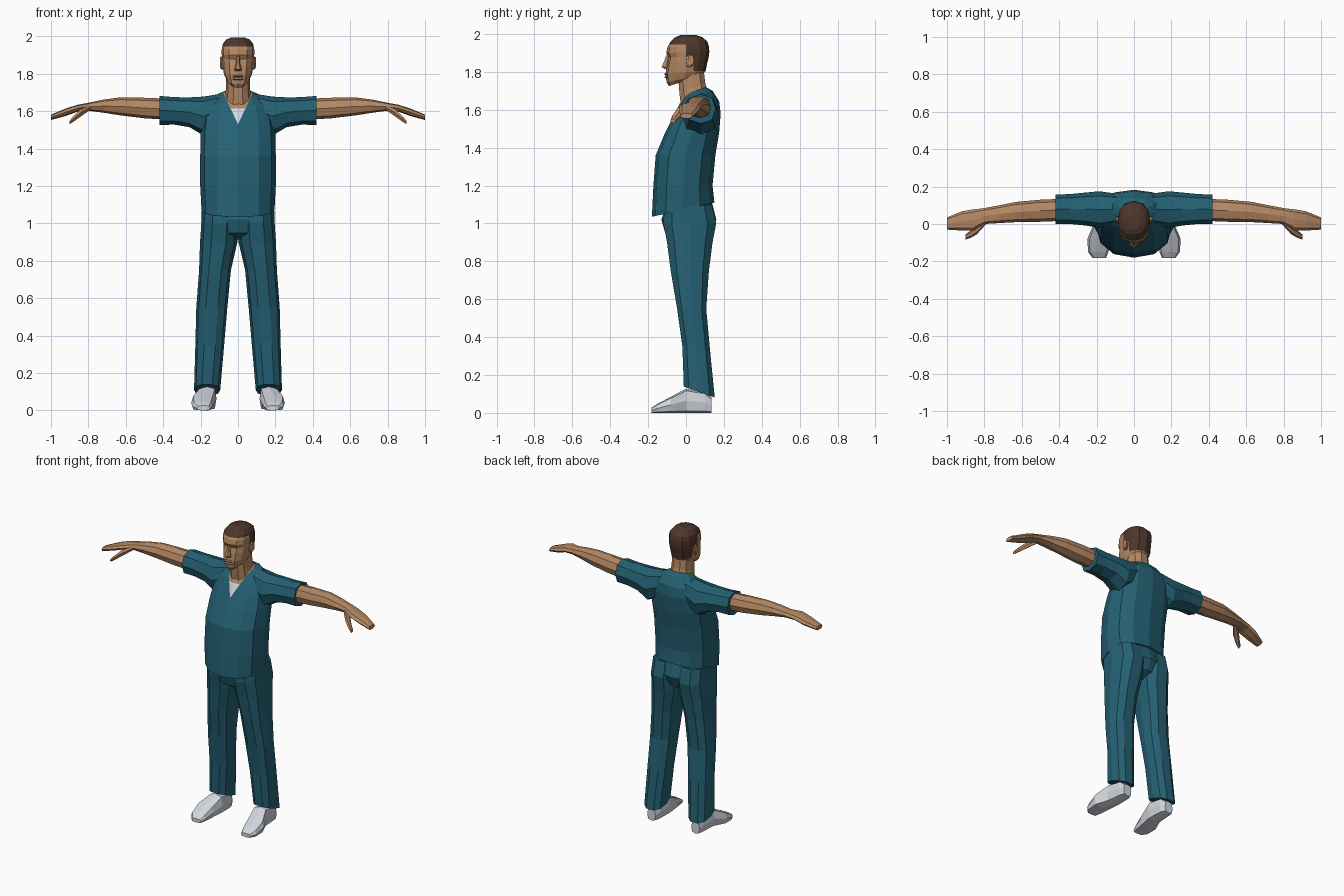
import bpy, bmesh, math
from mathutils import Vector


def material(name, rgb):
    m = bpy.data.materials.new(name)
    m.diffuse_color = (*rgb, 1)
    return m


SCRUBS = material("teal cloth", (0.018, 0.118, 0.172))
SKIN = material("brown skin", (0.46, 0.245, 0.125))
HAIR = material("dark brown hair", (0.075, 0.037, 0.024))
WHITE = material("pale grey", (0.64, 0.67, 0.73))


def ellipse(c, u, v, n, p):
    """Ring of n points around c; p below 1 makes it boxier."""
    c, u, v = Vector(c), Vector(u), Vector(v)
    f = lambda t: math.copysign(abs(t) ** p, t) if abs(t) > 1e-6 else 0
    return [c + u * f(math.cos(a)) + v * f(math.sin(a))
            for a in (2 * math.pi * i / n for i in range(n))]


def ring_z(zf, zb, w, yf, yb, cx=0, n=12, p=0.85):
    """Level ring: front and back height, half width, front and back y."""
    return ellipse((cx, (yf + yb) / 2, (zf + zb) / 2), (w, 0, 0),
                   (0, (yb - yf) / 2, (zb - zf) / 2), n, p)


def ring_x(x, yf, yb, zb, zt, n=8, p=0.85):
    return ellipse((x, (yf + yb) / 2, (zb + zt) / 2), (0, (yb - yf) / 2, 0),
                   (0, 0, (zt - zb) / 2), n, p)


def ring_y(y, xl, xr, zt, n=8, p=0.55):
    return ellipse(((xl + xr) / 2, y, zt / 2), ((xr - xl) / 2, 0, 0),
                   (0, 0, zt / 2), n, p)


def loft(name, rings, mats, mirror=False, cuts=(), region=None, rule=None):
    """Skin the rings, cut the region with planes, colour faces by rule."""
    bm = bmesh.new()
    vs = [[bm.verts.new(q) for q in r] for r in rings]
    n = len(vs[0])
    for a, b in zip(vs, vs[1:]):
        for i in range(n):
            j = (i + 1) % n
            bm.faces.new((a[i], a[j], b[j], b[i]))
    bm.faces.new(vs[0])
    bm.faces.new(vs[-1])
    bmesh.ops.recalc_face_normals(bm, faces=bm.faces)
    for co, no in cuts:
        faces = [f for f in bm.faces if region is None or region(f.calc_center_median())]
        geom = set(faces)
        for f in faces:
            geom.update(f.verts)
            geom.update(f.edges)
        bmesh.ops.bisect_plane(bm, geom=list(geom), plane_co=co, plane_no=no, dist=1e-5)
    if rule:
        for f in bm.faces:
            f.material_index = rule(f.calc_center_median())
    me = bpy.data.meshes.new(name)
    bm.to_mesh(me)
    bm.free()
    for m in mats:
        me.materials.append(m)
    ob = bpy.data.objects.new(name, me)
    bpy.context.collection.objects.link(ob)
    if mirror:
        ob.modifiers.new("mirror", 'MIRROR')
    return ob


# Shirt body, with the neckline cut in as a V of skin over a pale undershirt
V_LOW = 1.53


def neckline(c):
    if c.y < 0.06 and c.z > V_LOW and abs(c.x) * 0.17 < 0.08 * (c.z - V_LOW):
        return 2 if c.z < 1.615 else 1
    return 0


loft("shirt", [ring_z(*r) for r in (
    (1.035, 1.11, 0.195, -0.18, 0.15),
    (1.20, 1.20, 0.202, -0.172, 0.14),
    (1.36, 1.36, 0.202, -0.16, 0.155),
    (1.48, 1.48, 0.20, -0.11, 0.175),
    (1.56, 1.58, 0.19, -0.07, 0.183),
    (1.63, 1.645, 0.165, -0.035, 0.175),
    (1.665, 1.70, 0.12, -0.01, 0.14),
    (1.68, 1.72, 0.075, 0.0, 0.105))],
    [SCRUBS, SKIN, WHITE],
    cuts=[((0, 0, V_LOW), (0.17, 0, -0.08)), ((0, 0, V_LOW), (-0.17, 0, -0.08)),
          ((0, 0, 1.615), (0, 0, 1))],
    region=lambda c: c.y < 0.06 and c.z > 1.45, rule=neckline)

# Sleeves
loft("sleeves", [ring_x(*r) for r in (
    (0.08, 0.0, 0.16, 1.53, 1.695),
    (0.185, -0.02, 0.175, 1.47, 1.678),
    (0.26, -0.008, 0.168, 1.515, 1.674),
    (0.34, 0.0, 0.16, 1.528, 1.675),
    (0.42, 0.0, 0.157, 1.527, 1.682))], [SCRUBS], mirror=True)

# Bare arms running into mitten hands
loft("arms", [ring_x(*r) for r in (
    (0.40, 0.016, 0.134, 1.556, 1.668),
    (0.50, 0.012, 0.13, 1.562, 1.672),
    (0.63, 0.01, 0.118, 1.578, 1.674),
    (0.72, 0.005, 0.10, 1.592, 1.662),
    (0.80, 0.0, 0.085, 1.603, 1.645),
    (0.86, -0.035, 0.078, 1.597, 1.634),
    (0.92, -0.035, 0.068, 1.575, 1.615),
    (1.00, -0.03, 0.035, 1.553, 1.582))], [SKIN], mirror=True)
loft("thumbs", [ring_x(*r, n=6) for r in (
    (0.79, 0.0, 0.04, 1.605, 1.635),
    (0.84, -0.055, 0.0, 1.57, 1.615),
    (0.875, -0.075, -0.035, 1.545, 1.58),
    (0.90, -0.083, -0.055, 1.53, 1.552))], [SKIN], mirror=True)

# Trousers: hips and legs
loft("hips", [ring_z(*r) for r in (
    (1.11, 1.12, 0.175, -0.10, 0.135),
    (1.02, 1.02, 0.187, -0.13, 0.16),
    (0.95, 0.95, 0.15, -0.11, 0.13),
    (0.915, 0.915, 0.05, -0.05, 0.07))], [SCRUBS])
loft("trouser_legs", [ring_z(*r, n=10, p=0.8) for r in (
    (1.08, 1.10, 0.095, -0.12, 0.14, 0.098),
    (1.00, 1.00, 0.098, -0.125, 0.165, 0.098),
    (0.90, 0.90, 0.10, -0.105, 0.145, 0.103),
    (0.75, 0.75, 0.085, -0.085, 0.125, 0.123),
    (0.55, 0.55, 0.083, -0.05, 0.11, 0.14),
    (0.35, 0.35, 0.077, -0.022, 0.128, 0.151),
    (0.14, 0.08, 0.07, -0.015, 0.155, 0.165))], [SCRUBS], mirror=True)

# Shoes, splayed outwards
loft("shoes", [ring_y(*r) for r in (
    (0.135, 0.135, 0.195, 0.08),
    (0.10, 0.12, 0.205, 0.11),
    (0.00, 0.115, 0.215, 0.128),
    (-0.08, 0.125, 0.25, 0.085),
    (-0.15, 0.137, 0.245, 0.048),
    (-0.183, 0.15, 0.22, 0.026))], [WHITE], mirror=True)

# Neck
loft("neck", [ring_z(*r, n=10) for r in (
    (1.62, 1.69, 0.075, -0.03, 0.12),
    (1.69, 1.74, 0.065, -0.038, 0.105),
    (1.78, 1.82, 0.062, -0.045, 0.095))], [SKIN])


# Head, with the haircut cut in along the hairline
def haircut(c):
    return int(c.z > 1.945 or (c.y > 0 and c.z > 1.88) or (c.y > 0.04 and c.z > 1.805))


loft("head", [ring_z(*r) for r in (
    (1.725, 1.77, 0.038, -0.09, 0.05),
    (1.745, 1.785, 0.06, -0.103, 0.085),
    (1.79, 1.805, 0.075, -0.108, 0.104),
    (1.845, 1.85, 0.083, -0.10, 0.113),
    (1.878, 1.88, 0.085, -0.092, 0.12),
    (1.90, 1.905, 0.087, -0.104, 0.123),
    (1.93, 1.93, 0.087, -0.098, 0.122),
    (1.96, 1.96, 0.081, -0.082, 0.112),
    (1.982, 1.982, 0.064, -0.058, 0.088),
    (1.995, 1.995, 0.035, -0.028, 0.05))], [SKIN, HAIR],
    cuts=[((0, 0, z), (0, 0, 1)) for z in (1.945, 1.88, 1.805)]
    + [((0, y, 0), (0, 1, 0)) for y in (0.0, 0.04)], rule=haircut)

# Face details: nose, lips and ears
loft("nose", [ring_z(*r, n=6) for r in (
    (1.815, 1.815, 0.018, -0.115, -0.08),
    (1.826, 1.826, 0.019, -0.132, -0.08),
    (1.855, 1.855, 0.011, -0.118, -0.08),
    (1.892, 1.892, 0.009, -0.104, -0.08))], [SKIN])
for name, z in (("lower_lip", 1.773), ("upper_lip", 1.788)):
    loft(name, [ring_z(z + d, z + d, w, -0.106 - e, -0.08, n=8) for d, w, e in (
        (-0.006, 0.024, 0.002), (0.0, 0.03, 0.01), (0.006, 0.024, 0.004))], [SKIN])
loft("ears", [ring_x(*r) for r in (
    (0.072, -0.002, 0.03, 1.822, 1.885),
    (0.088, 0.0, 0.04, 1.822, 1.892),
    (0.096, 0.012, 0.042, 1.835, 1.89))], [SKIN], mirror=True)
